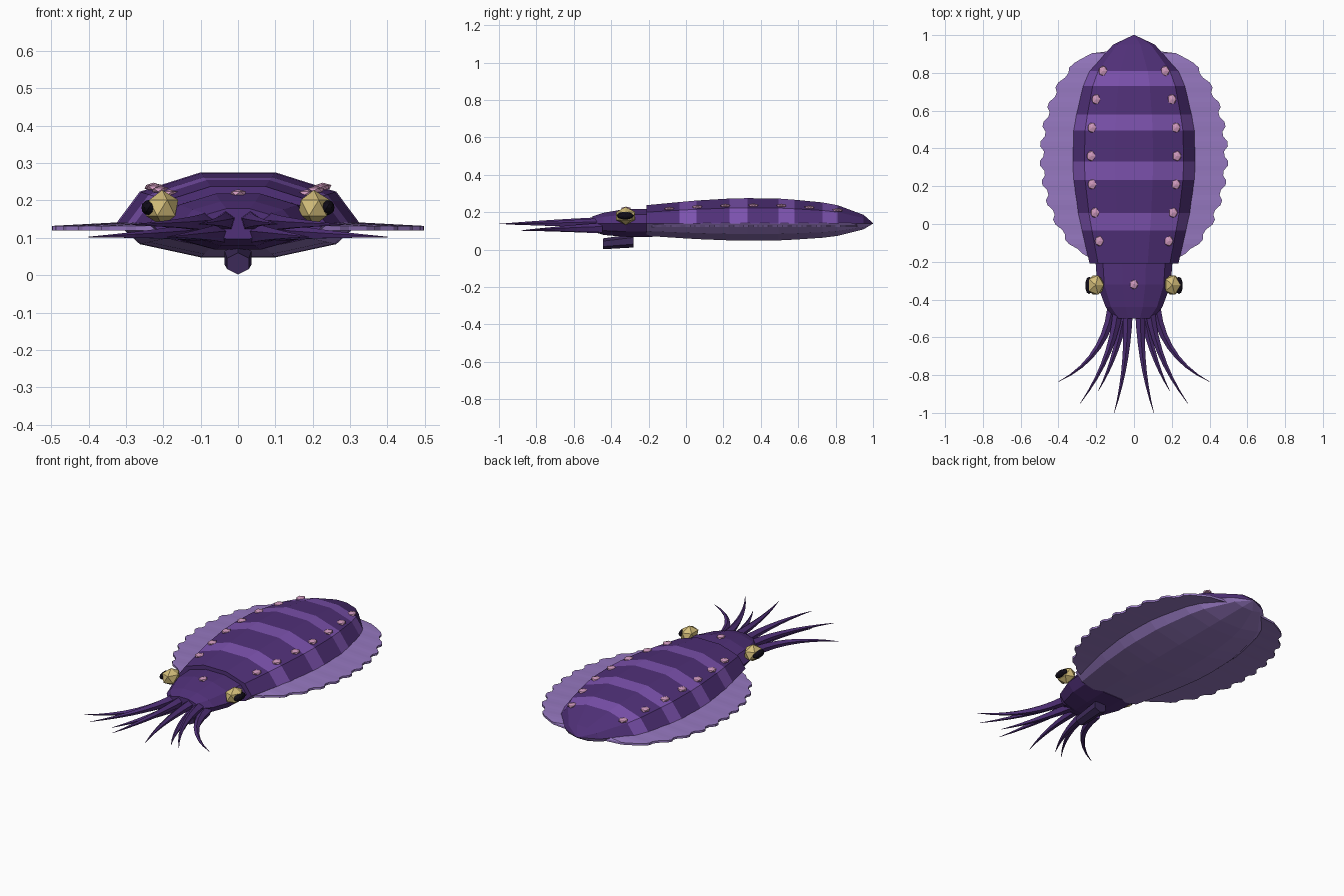
import bpy, bmesh, math
from mathutils import Vector, Matrix

if "Cube" in bpy.data.objects:
    bpy.data.objects.remove(bpy.data.objects["Cube"])


def material(name, r, g, b):
    lin = [((c / 255 + 0.055) / 1.055) ** 2.4 for c in (r, g, b)] + [1]
    m = bpy.data.materials.new(name)
    m.use_nodes = True
    m.diffuse_color = lin
    m.node_tree.nodes["Principled BSDF"].inputs["Base Color"].default_value = lin
    return m


SKIN = material("dark purple skin", 80, 48, 120)
BAND = material("violet band", 124, 82, 174)
FIN = material("lavender fin and belly", 150, 120, 192)
EYE = material("pale gold eye", 212, 190, 122)
PUPIL = material("black pupil", 16, 12, 24)
SPOT = material("pink spot", 206, 152, 188)
SIPHON = material("deep purple siphon", 60, 42, 88)


def finish(name, bm, *mats):
    bmesh.ops.recalc_face_normals(bm, faces=bm.faces)
    me = bpy.data.meshes.new(name)
    bm.to_mesh(me)
    bm.free()
    for m in mats:
        me.materials.append(m)
    ob = bpy.data.objects.new(name, me)
    bpy.context.collection.objects.link(ob)
    return ob


def loft(bm, rings):
    """Skin a list of point rings and cap both ends."""
    loops = [[bm.verts.new(p) for p in ring] for ring in rings]
    n = len(loops[0])
    for a, b in zip(loops, loops[1:]):
        for i in range(n):
            j = (i + 1) % n
            bm.faces.new((a[i], a[j], b[j], b[i]))
    bm.faces.new(loops[0])
    bm.faces.new(loops[-1])


def body_ring(y, w, up, down, sides=10, z=0.14):
    pts = []
    for i in range(sides):
        a = math.tau * i / sides
        s = math.sin(a)
        pts.append((w * math.cos(a), y, z + s * (up if s > 0 else down)))
    return pts


def blob(name, loc, size, mat, subdiv=1):
    bm = bmesh.new()
    bmesh.ops.create_icosphere(bm, subdivisions=subdiv, radius=1)
    bmesh.ops.transform(bm, verts=bm.verts,
                        matrix=Matrix.Translation(loc) @ Matrix.Diagonal((*size, 1)))
    return finish(name, bm, mat)


# Mantle: decagon rings, banded on top with a pale belly
PROFILE = [(-0.21, 0.235), (-0.035, 0.275), (0.057, 0.295), (0.233, 0.32),
           (0.33, 0.325), (0.495, 0.32), (0.58, 0.305), (0.73, 0.27),
           (0.81, 0.235), (0.95, 0.11), (1.0, 0.004)]
bm = bmesh.new()
loft(bm, [body_ring(y, w, w * 0.437, w * 0.298) for y, w in PROFILE])
for f in bm.faces:
    c = f.calc_center_median()
    segment = sum(c.y > y for y, _ in PROFILE) - 1
    if len(f.verts) > 4:
        f.material_index = 0
    elif c.z < 0.14:
        f.material_index = 2
    elif segment % 2 and segment < 9:
        f.material_index = 1
finish("mantle", bm, SKIN, BAND, FIN)


def mantle_width(y):
    for (y0, w0), (y1, w1) in zip(PROFILE, PROFILE[1:]):
        if y <= y1:
            return w0 + (w1 - w0) * (y - y0) / (y1 - y0)


# Head
bm = bmesh.new()
loft(bm, [body_ring(y, w, h, d) for y, w, h, d in (
    (-0.18, 0.205, 0.08, 0.075), (-0.32, 0.195, 0.082, 0.075),
    (-0.44, 0.15, 0.06, 0.065), (-0.5, 0.1, 0.04, 0.045))])
finish("head", bm, SKIN)


# Arms: upper and lower pairs, tapered along quadratic curves
def arm(name, base, mid, tip, radius=0.027, sides=5, steps=7):
    base, mid, tip = Vector(base), Vector(mid), Vector(tip)
    ctrl = 2 * mid - (base + tip) / 2
    rings = []
    for k in range(steps + 1):
        t = k / steps
        p = base * (1 - t) ** 2 + ctrl * 2 * t * (1 - t) + tip * t * t
        d = (ctrl - base) * (1 - t) + (tip - ctrl) * t
        side = d.cross(Vector((0, 0, 1))).normalized()
        up = side.cross(d).normalized()
        r = radius * (1 - t) + 0.001
        rings.append([p + r * (side * math.cos(a) + up * math.sin(a))
                      for a in (math.tau * (i + 0.25) / sides for i in range(sides))])
    bm = bmesh.new()
    loft(bm, rings)
    finish(name, bm, SKIN)


ARMS = {
    "inner_upper_arm": ((0.033, -0.46, 0.145), (0.05, -0.74, 0.143), (0.105, -1.0, 0.137)),
    "outer_upper_arm": ((0.085, -0.46, 0.14), (0.15, -0.71, 0.138), (0.285, -0.95, 0.135)),
    "inner_lower_arm": ((0.05, -0.46, 0.11), (0.105, -0.69, 0.108), (0.19, -0.885, 0.102)),
    "outer_lower_arm": ((0.115, -0.45, 0.115), (0.21, -0.68, 0.11), (0.4, -0.835, 0.102)),
}

for side, sx in (("left", 1), ("right", -1)):
    for name, pts in ARMS.items():
        arm(f"{side}_{name}", *[(sx * x, y, z) for x, y, z in pts])

    # Scalloped fin
    rings = []
    count = 44
    for k in range(count + 1):
        t = k / count
        w = 0.487 * max(math.sin(math.pi * t), 0) ** 0.3
        w += (0.01 if k % 4 < 2 else -0.01) * (w > 0.3)
        y = -0.21 + 1.14 * t
        inner = 0.4 * w
        rings.append([(sx * x, y, z) for x, z in (
            (inner, 0.148), (w + 0.001, 0.132), (w + 0.001, 0.12), (inner, 0.126))])
    bm = bmesh.new()
    loft(bm, rings)
    finish(f"{side}_fin", bm, FIN)

    # Eye and pupil
    blob(f"{side}_eye", (sx * 0.203, -0.323, 0.18), (0.048, 0.06, 0.048), EYE)
    blob(f"{side}_pupil", (sx * 0.238, -0.325, 0.181), (0.021, 0.046, 0.021), PUPIL, 2)

    # Row of spots along the back
    for k in range(7):
        y = -0.09 + 0.15 * k
        w = mantle_width(y)
        blob(f"{side}_back_spot_{k + 1}", (sx * 0.7 * w, y, 0.142 + 0.437 * w * 0.667),
             (0.026, 0.03, 0.011), SPOT)

blob("head_spot", (0, -0.32, 0.219), (0.024, 0.028, 0.011), SPOT)

# Siphon: tilted hexagonal tube under the head
bm = bmesh.new()
loft(bm, [[(r * math.sin(a), y, z + r * 0.85 * math.cos(a))
           for a in (math.tau * i / 6 for i in range(6))]
          for y, z, r in ((-0.445, 0.031, 0.034), (-0.282, 0.047, 0.042))])
finish("siphon", bm, SIPHON)
